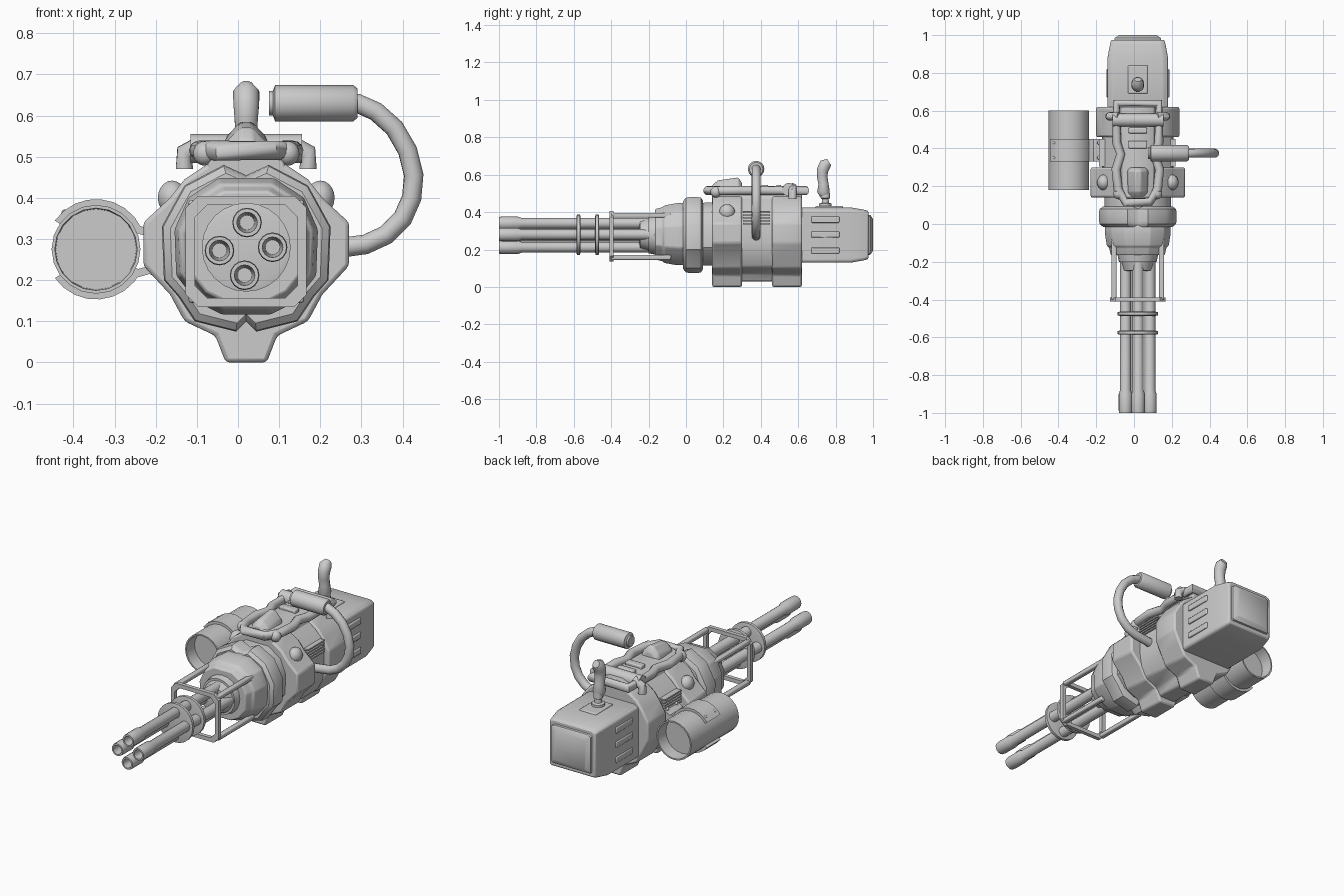
import bpy, bmesh, math
from mathutils import Vector

if "Cube" in bpy.data.objects:
    bpy.data.objects.remove(bpy.data.objects["Cube"])

CX, CZ = 0.02, 0.28
grey = bpy.data.materials.new("plain_grey")
grey.diffuse_color = (0.6, 0.6, 0.6, 1)
grey.use_nodes = True
grey.node_tree.nodes["Principled BSDF"].inputs["Base Color"].default_value = grey.diffuse_color


def finish(name, bm, bevel=0.0, angle=35):
    bmesh.ops.recalc_face_normals(bm, faces=bm.faces)
    me = bpy.data.meshes.new(name)
    bm.to_mesh(me)
    bm.free()
    ob = bpy.data.objects.new(name, me)
    bpy.context.collection.objects.link(ob)
    me.materials.append(grey)
    bpy.ops.object.select_all(action='DESELECT')
    ob.select_set(True)
    bpy.context.view_layer.objects.active = ob
    if bevel:
        m = ob.modifiers.new("bevel", 'BEVEL')
        m.width, m.segments, m.limit_method = bevel, 2, 'ANGLE'
        m.angle_limit = math.radians(25)
    bpy.ops.object.shade_smooth_by_angle(angle=math.radians(angle))
    return ob


def skin(name, rings, bevel=0.0, caps=True, closed=False, angle=35):
    """Join a series of equal-sized point rings."""
    bm = bmesh.new()
    vs = [[bm.verts.new(p) for p in r] for r in rings]
    n = len(vs[0])
    pairs = list(zip(vs, vs[1:])) + ([(vs[-1], vs[0])] if closed else [])
    for a, b in pairs:
        for i in range(n):
            bm.faces.new((a[i], a[(i + 1) % n], b[(i + 1) % n], b[i]))
    if caps and not closed:
        bm.faces.new(vs[0])
        bm.faces.new(vs[-1])
    return finish(name, bm, bevel, angle)


def loft(name, half, stations, bevel=0.0, zc=CZ):
    """Mirrored half section (x, z) swept along y; stations are (y, sx, sz)."""
    prof = half + [(-x, z) for x, z in reversed(half)]
    return skin(name, [[(CX + x * sx, y, zc + (z - zc) * sz) for x, z in prof]
                       for y, sx, sz in stations], bevel)


def lathe(name, prof, x, z, n=16, closed=False):
    """Profile of (y, radius) turned about a lengthwise axis."""
    return skin(name, [[(x + r * math.cos(2 * math.pi * i / n), y,
                         z + r * math.sin(2 * math.pi * i / n)) for i in range(n)]
                       for y, r in prof], closed=closed)


def box(name, x0, x1, y0, y1, z0, z1, bevel=0.006):
    return skin(name, [[(x0, y, z0), (x1, y, z0), (x1, y, z1), (x0, y, z1)]
                       for y in (y0, y1)], bevel)


def tube(name, pts, radii, n=12, closed=False):
    """Round pipe through points; radii is one value or one per point."""
    pts = [Vector(p) for p in pts]
    if not isinstance(radii, (list, tuple)):
        radii = [radii] * len(pts)
    rings, k, ref = [], len(pts), None
    for i, p in enumerate(pts):
        a = pts[i - 1] if i or closed else p
        b = pts[(i + 1) % k] if i < k - 1 or closed else p
        t = (b - a).normalized()
        if ref is None:
            ref = t.orthogonal()
        u = (ref - t * ref.dot(t)).normalized()
        ref, v = u, t.cross(u)
        rings.append([p + radii[i] * (u * math.cos(2 * math.pi * j / n) +
                      v * math.sin(2 * math.pi * j / n)) for j in range(n)])
    return skin(name, rings, closed=closed, angle=50)


def ball(name, loc, r, squash=1.0):
    bm = bmesh.new()
    bmesh.ops.create_uvsphere(bm, u_segments=14, v_segments=10, radius=r)
    bmesh.ops.scale(bm, vec=(squash, 1, 1), verts=bm.verts)
    bmesh.ops.translate(bm, vec=loc, verts=bm.verts)
    return finish(name, bm)


# Four barrels with hollow muzzles
for i, (x, z) in enumerate([(0.022, 0.34), (-0.045, 0.272), (0.084, 0.28), (0.016, 0.212)]):
    lathe(f"barrel_{i}", [(-0.86, 0.018), (-1.0, 0.025), (-1.0, 0.034), (-0.985, 0.036),
                          (-0.9, 0.036), (-0.88, 0.029), (-0.1, 0.029)], x, z)

# Barrel clamp rings
for y in (-0.575, -0.475):
    lathe("barrel_clamp", [(y - .011, .095), (y - .008, .108), (y + .008, .108),
                           (y + .011, .095)], CX, CZ, 24)

# Stepped hub behind the barrels
lathe("barrel_hub", [(-0.25, 0.05), (-0.245, 0.075), (-0.2, 0.088), (-0.2, 0.1), (-0.16, 0.108),
                     (-0.15, 0.12), (-0.1, 0.125), (-0.05, 0.125)], CX, CZ, 20)

# Protective cage: chamfered front frame with lengthwise corner bars
def cage_ring(w, y):
    a, c = 0.147 - w, 0.03
    h = 0.135 - w
    return [(CX + sx * px, y, 0.27 + sz * pz) for sx, sz, px, pz in
            [(-1, -1, a - c, h), (1, -1, a - c, h), (1, -1, a, h - c), (1, 1, a, h - c),
             (1, 1, a - c, h), (-1, 1, a - c, h), (-1, 1, a, h - c), (-1, -1, a, h - c)]]

skin("cage_frame", [cage_ring(0, -0.41), cage_ring(0, -0.388),
                    cage_ring(0.022, -0.388), cage_ring(0.022, -0.41)], closed=True)
for sx in (-1, 1):
    for z0, z1 in ((0.145, 0.17), (0.37, 0.395)):
        x = CX + sx * 0.126
        box("cage_bar", x - .014, x + .014, -0.4, -0.08, z0, z1)

# Front housing, rounded collar and neck
octo = [(0.07, 0.09), (0.14, 0.125), (0.2, 0.2), (0.205, 0.33), (0.165, 0.42), (0.08, 0.475)]
loft("front_housing", octo, [(-0.165, .70, .70), (-0.125, .74, .75), (-0.115, .8, .8),
                             (-0.05, .85, .86), (0.0, .85, .86)], 0.006)
loft("neck", octo, [(0.0, .86, .86), (0.16, .86, .88)])
collar = [(0.0, 0.1), (0.025, 0.075), (0.125, 0.1), (0.165, 0.16), (0.2, 0.2), (0.205, 0.33),
          (0.175, 0.385), (0.15, 0.43), (0.055, 0.48), (0.0, 0.455)]
loft("collar", collar, [(-0.015, .9, .9), (0.0, .985, .985), (0.015, 1, 1), (0.065, 1, 1),
                        (0.08, .985, .985), (0.092, .9, .9)])

# Main body: wide front block, narrow middle, rear block
def body(name, wing, low, shoulder, stations, bevel=0.01):
    loft(name, [(0.05, low), (0.075, 0.065), (0.15, 0.1), (0.185, 0.165), (wing, 0.235),
                (wing, 0.34), (0.185, 0.4), (shoulder, 0.445), (0.075, 0.495)], stations, bevel)

body("body_front", 0.25, 0.0, 0.15, [(0.14, 1, 1), (0.30, 1, 1)])
body("body_middle", 0.195, 0.022, 0.14, [(0.29, .97, .97), (0.47, .97, .97)])
body("body_rear", 0.22, 0.0, 0.15, [(0.46, 1, 1), (0.62, 1, 1)])

# Ridge and stepped cap on top
loft("top_ridge", [(0.1, 0.46), (0.085, 0.51), (0.04, 0.53)], [(0.14, 1, 1), (0.62, 1, 1)], 0.006)
loft("top_cap", [(0.06, 0.51), (0.048, 0.55), (0.015, 0.585)],
     [(0.14, .9, .86), (0.17, 1, .95), (0.28, 1, 1), (0.30, .9, .9)], 0.006)
box("top_rib", CX - .05, CX + .05, 0.40, 0.44, 0.51, 0.545)
box("top_rib", CX - .05, CX + .05, 0.48, 0.51, 0.51, 0.545)

# Top rail loop, its cross bars and corner balls
rail = [(.065, .115), (.105, .185), (.115, .29), (.09, .37), (.112, .43), (.112, .64)]
rail = [(CX + x, y, 0.515) for x, y in rail]
tube("top_rail", rail + [(2 * CX - x, y, z) for x, y, z in reversed(rail)], 0.024, closed=True)
tube("rail_crossbar", [(CX - .135, .55, .52), (CX + .135, .55, .52)], 0.036)
for s in (-1, 1):
    ball("rail_ball", (CX + s * .1, .16, .508), 0.03)
    tube("rail_foot", [(CX + s * .15, .57, .47), (CX + s * .15, .57, .51),
                       (CX + s * .1, .57, .535)], 0.022)
    ball("side_knob", (CX + s * .18, .22, .4), 0.042, .85)
    # Side cooling slats
    for k in range(5):
        x = CX + s * .185
        box("side_slat", x - .02, x + .014, .305, .45, .335 + k * .015, .343 + k * .015, 0)
    # Raised rear vents
    for z in (.2, .285, .365):
        x = CX + s * .157
        box("rear_vent", x - .008, x + .012, .67, .82, z - .022, z + .012, 0.005)

# Tapered rear box with end plate
rear = [(0.15, 0.13), (0.16, 0.14), (0.16, 0.41), (0.135, 0.425)]
loft("rear_box", rear, [(0.6, 1, 1), (0.88, 1, 1), (0.95, .92, .92), (0.975, .88, .87)], 0.008)
loft("rear_plate", rear, [(0.97, .78, .74), (0.985, .76, .72), (1.0, .62, .58)])

# Control stick on its mounting plate
box("stick_plate", CX - .052, CX + .052, .69, .84, .41, .432)
tube("stick_stem", [(CX, .745, .42), (CX, .745, .445), (CX, .745, .45), (CX, .745, .47),
                    (CX, .745, .475), (CX, .745, .51)], [.034, .034, .02, .018, .026, .024])
tube("stick_grip", [(CX, .74, .49), (CX, .735, .51), (CX, .735, .55), (CX, .728, .59),
                    (CX, .73, .625), (CX, .745, .655), (CX, .765, .668)],
     [.026, .035, .028, .029, .032, .033, .02])

# Carrying handle: curved pipe and thick grip
tube("handle_pipe", [(.25, .375, .63), (.29, .375, .63), (.335, .375, .61), (.38, .375, .57),
                     (.412, .375, .515), (.427, .375, .455), (.422, .375, .4), (.4, .375, .35),
                     (.36, .375, .31), (.31, .375, .287), (.2, .375, .272)], 0.024)
tube("handle_grip", [(.075, .375, .63), (.085, .375, .63), (.09, .375, .63), (.28, .375, .63),
                     (.29, .375, .63)], [.03, .03, .044, .044, .036], 16)

# Side drum with inner floor, saddle straps and bracket
DX, DZ = -0.345, 0.275
lathe("side_drum", [(.25, .02), (.25, .098), (.18, .1), (.18, .108), (.6, .108), (.6, .1),
                    (.53, .098), (.53, .02)], DX, DZ, 20)
for a0, a1 in ((25, 145), (215, 335)):
    rings = []
    for k in range(9):
        a = math.radians(a0 + (a1 - a0) * k / 8)
        rings.append([(DX + r * math.cos(a), y, DZ + r * math.sin(a))
                      for r, y in ((.104, .33), (.122, .33), (.122, .45), (.104, .45))])
    skin("drum_strap", rings)
for z, dz in ((.315, .03), (.225, -.03)):
    skin("drum_bracket", [[(x, y, zz) for y, zz in ((.33, h - .01), (.45, h - .01),
                          (.45, h + .01), (.33, h + .01))]
                          for x, h in ((-.25, z + dz / 3), (-.215, z), (-.16, z + dz))])
box("drum_mount", -.215, -.14, .33, .45, .22, .33)
for x in (-.42, -.185):
    for y in (.35, .43):
        ball("strap_bolt", (x, y, .362 if x < -.3 else .345), 0.01)
